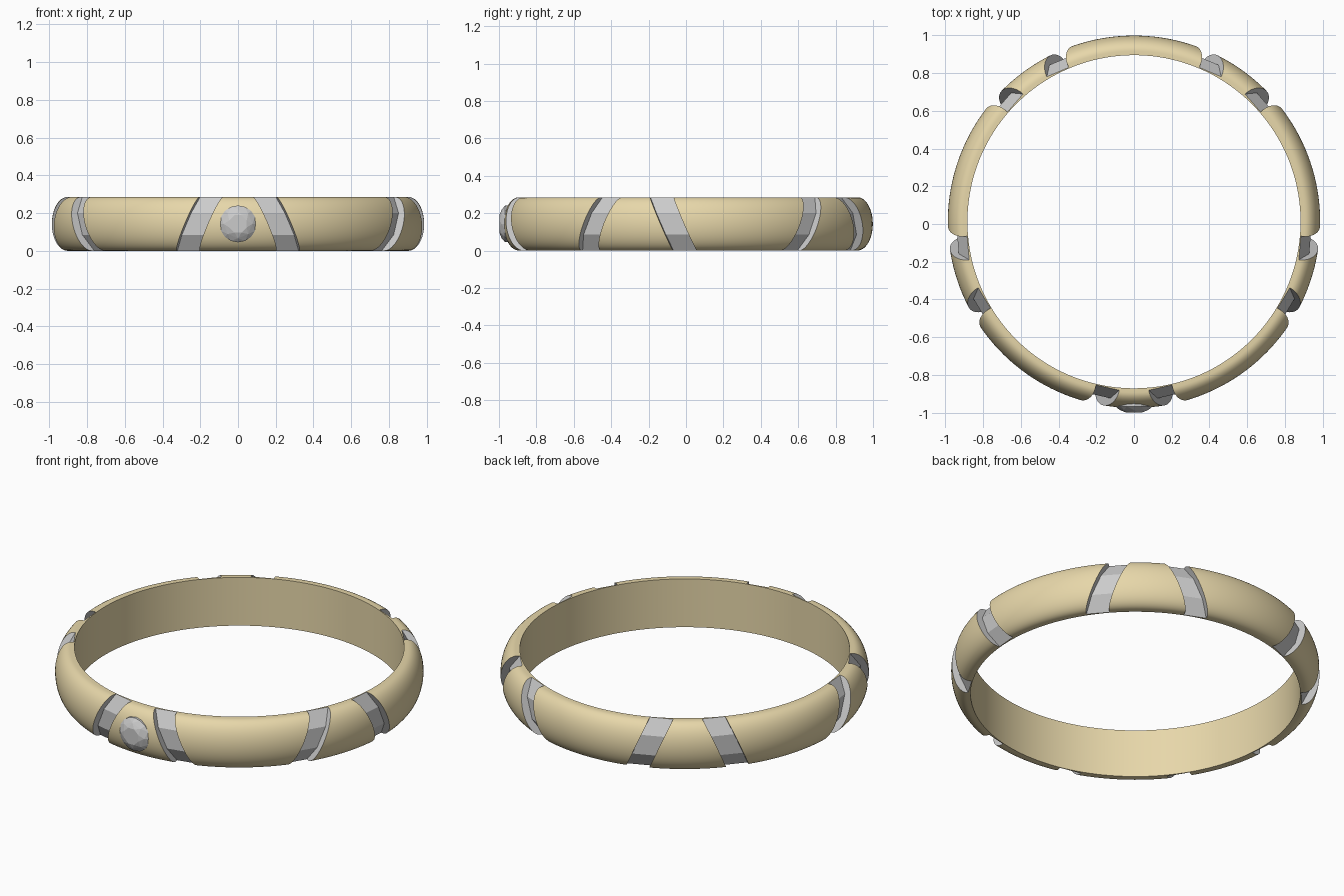
import bpy, bmesh, math
from mathutils import Matrix, Vector

if "Cube" in bpy.data.objects:
    bpy.data.objects.remove(bpy.data.objects["Cube"])

CY, H = 0.012, 0.285            # ring centre in y, band height
R_IN, R_MID, BULGE = 0.883, 0.905, 0.082


def material(name, col):
    m = bpy.data.materials.new(name)
    m.diffuse_color = col
    m.use_nodes = True
    m.node_tree.nodes["Principled BSDF"].inputs["Base Color"].default_value = m.diffuse_color
    return m


gold = material("gold", (0.80, 0.68, 0.40, 1))
silver = material("silver", (0.78, 0.78, 0.79, 1))
stone = material("stone", (0.55, 0.55, 0.56, 1))


def to_object(name, bm, mats):
    bmesh.ops.recalc_face_normals(bm, faces=bm.faces)
    me = bpy.data.meshes.new(name)
    bm.to_mesh(me)
    bm.free()
    for m in mats:
        me.materials.append(m)
    ob = bpy.data.objects.new(name, me)
    bpy.context.collection.objects.link(ob)
    return ob


# Band: D-shaped profile swept round the ring
profile = [(R_IN, 0)]
for i in range(25):
    a = -math.pi / 2 + math.pi * i / 24
    profile.append((R_MID + BULGE * math.cos(a), H / 2 + H / 2 * math.sin(a)))
profile.append((R_IN, H))
SEG = 160
bm = bmesh.new()
rings = []
for s in range(SEG):
    t = 2 * math.pi * (s + 0.37) / SEG
    rings.append([bm.verts.new((r * math.cos(t), CY + r * math.sin(t), z)) for r, z in profile])
n = len(profile)
for s in range(SEG):
    a, b = rings[s], rings[(s + 1) % SEG]
    for i in range(n):
        j = (i + 1) % n
        bm.faces.new((a[i], b[i], b[j], a[j]))
band = to_object("ring_band", bm, [gold, silver])

# Groove cutters: slanted prisms with a faceted floor, five mirrored pairs
floor = [(-0.866, -0.036), (-0.94, 0.085), (-0.94, 0.2), (-0.866, 0.321)]
section = floor + [(-1.1, 0.321), (-1.1, -0.036)]
bm = bmesh.new()
for k in range(5):
    for side in (-1, 1):
        rot = Matrix.Rotation(math.radians(72 * k + 13 * side), 4, 'Z')
        caps = []
        for w in (-0.063, 0.063):
            caps.append([bm.verts.new(rot @ Vector((w - side * 0.435 * (z - H / 2), y, z))
                                      + Vector((0, CY, 0))) for y, z in section])
        bm.faces.new(caps[0])
        bm.faces.new(caps[1][::-1])
        for i in range(6):
            j = (i + 1) % 6
            bm.faces.new((caps[0][i], caps[0][j], caps[1][j], caps[1][i]))
for f in bm.faces:
    f.material_index = 1
cutter = to_object("groove_cutter", bm, [gold, silver])
cutter.hide_render = True

mod = band.modifiers.new("grooves", 'BOOLEAN')
mod.operation = 'DIFFERENCE'
mod.solver = 'EXACT'
mod.object = cutter
bpy.context.view_layer.objects.active = band
band.select_set(True)
bpy.ops.object.modifier_apply(modifier=mod.name)
bpy.data.objects.remove(cutter)
bpy.ops.object.shade_smooth_by_angle(angle=math.radians(20))

# Round brilliant-cut stone set in the front: hull of its facet rings
bm = bmesh.new()


def facet_ring(radius, y, count, shift):
    for i in range(count):
        t = 2 * math.pi * (i + shift) / count
        bm.verts.new((radius * math.cos(t), y, H / 2 + radius * math.sin(t)))


facet_ring(0.050, -0.998, 8, 0.5)    # table
facet_ring(0.076, -0.986, 8, 0)      # crown break
facet_ring(0.098, -0.967, 16, 0)     # girdle
facet_ring(0.098, -0.940, 16, 0)
bm.verts.new((0, -0.895, H / 2))     # point
bmesh.ops.convex_hull(bm, input=bm.verts)
bmesh.ops.dissolve_limit(bm, angle_limit=0.01, verts=bm.verts, edges=bm.edges)
to_object("front_stone", bm, [stone])
